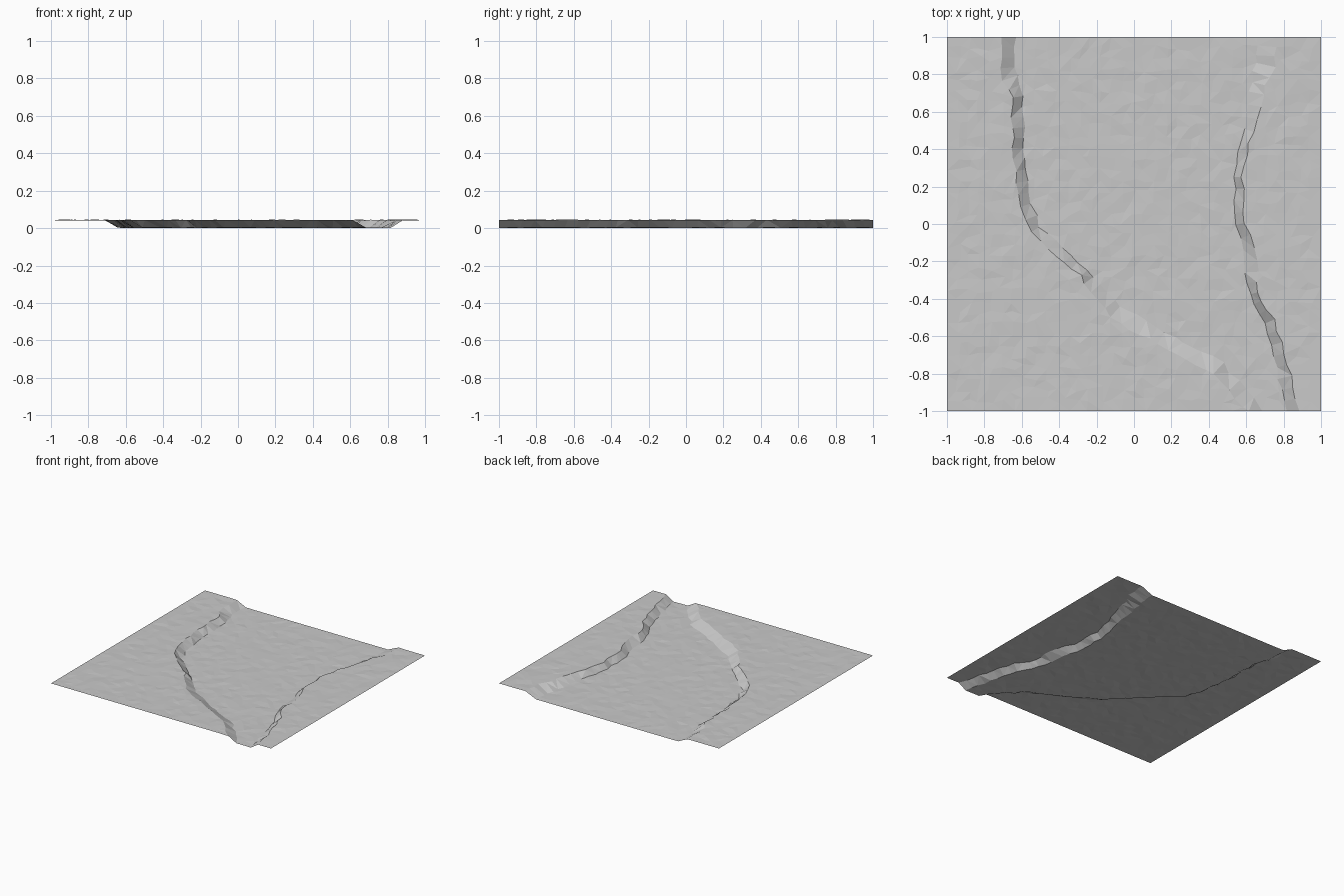
import bpy, random
from mathutils import Vector, geometry

random.seed(4)
old = bpy.data.objects.get("Cube")
if old:
    bpy.data.objects.remove(old)

HIGH, LOW, BUMP = 0.043, 0.002, 0.002
CELLS = 34

# Bank centre lines (x, y, half width); the river bed lies on the left while walking along them
WEST = [(-.67, 1, .04), (-.67, .78, .04), (-.62, .68, .03), (-.62, .35, .028),
        (-.58, .1, .034), (-.53, -.03, .025), (-.4, -.15, .03), (-.27, -.26, .025),
        (-.1, -.47, .045), (.2, -.64, .04), (.45, -.77, .035), (.65, -1, .035)]
EAST = [(.85, -1, .034), (.78, -.7, .034), (.72, -.52, .03), (.64, -.37, .022),
        (.63, -.2, .036), (.57, 0, .024), (.56, .25, .022), (.61, .5, .026),
        (.65, .7, .04), (.7, .85, .045), (.71, 1, .05)]


def resample(path, step=0.06):
    """Even points along a bank with slightly ragged widths."""
    out = [Vector(path[0])]
    for a, b in zip(path, path[1:]):
        a, b = Vector(a), Vector(b)
        n = max(1, round((b - a).length / step))
        out += [a.lerp(b, i / n) for i in range(1, n + 1)]
    for p in out[1:-1]:
        p.x += random.uniform(-.008, .008)
        p.z *= random.uniform(.75, 1.2)
    return out


def x_at(path, y):
    """Where a bank crosses the given y."""
    for a, b in zip(path, path[1:]):
        if min(a.y, b.y) <= y <= max(a.y, b.y):
            return a.x + (b.x - a.x) * (y - a.y) / ((b.y - a.y) or 1)
    return path[0].x


def clearance(path, p):
    """Distance from a point to the foot or brow of a bank."""
    best = 9
    for a, b in zip(path, path[1:]):
        t = geometry.intersect_point_line(p, a.xy, b.xy)[1]
        c = a.lerp(b, min(1, max(0, t)))
        best = min(best, (p - c.xy).length - c.z)
    return best


points, heights, edges = [], [], []


def add_point(p, z):
    points.append(Vector(p))
    heights.append(z)


# River banks: a brow line and a foot line for each
west, east = resample(WEST), resample(EAST)
for path in (west, east):
    last = len(path) - 1
    for side, z in ((1, LOW), (-1, HIGH)):
        first = len(points)
        for i, p in enumerate(path):
            d = (path[min(i + 1, last)] - path[max(i - 1, 0)]).xy.normalized()
            normal = Vector((-d.y, d.x))
            if i in (0, last):
                normal = Vector((1 if path is west else -1, 0))
            q = p.xy + normal * p.z * side
            add_point(q, z + random.uniform(-BUMP, BUMP))
        edges += [(first + i, first + i + 1) for i in range(last)]

# Open ground: jittered grid with straight outer borders
for i in range(CELLS + 1):
    for j in range(CELLS + 1):
        p = Vector((i, j)) * 2 / CELLS - Vector((1, 1))
        border_x, border_y = i in (0, CELLS), j in (0, CELLS)
        jitter = 0.3 * 2 / CELLS
        if not border_x:
            p.x += random.uniform(-jitter, jitter)
        if not border_y:
            p.y += random.uniform(-jitter, jitter)
        if min(clearance(west, p), clearance(east, p)) < 0.02:
            continue
        in_bed = x_at(west, p.y) < p.x < x_at(east, p.y)
        bump = 0 if border_x or border_y else random.uniform(-BUMP, BUMP)
        add_point(p, (LOW if in_bed else HIGH) + bump)

# Triangulate the sheet
flat, _, faces, origin, _, _ = geometry.delaunay_2d_cdt(points, edges, [], 0, 1e-5)
verts = [(v.x, v.y, heights[o[0]] if o else (HIGH + LOW) / 2)
         for v, o in zip(flat, origin)]
mesh = bpy.data.meshes.new("river_terrain")
mesh.from_pydata(verts, [], faces)
mesh.shade_flat()
mesh.update()

# Single plain grey
grey = bpy.data.materials.new("stone_grey")
grey.use_nodes = True
colour = (0.588, 0.588, 0.588, 1)
grey.diffuse_color = colour
grey.node_tree.nodes["Principled BSDF"].inputs["Base Color"].default_value = colour
mesh.materials.append(grey)

terrain = bpy.data.objects.new("river_terrain", mesh)
bpy.context.scene.collection.objects.link(terrain)
